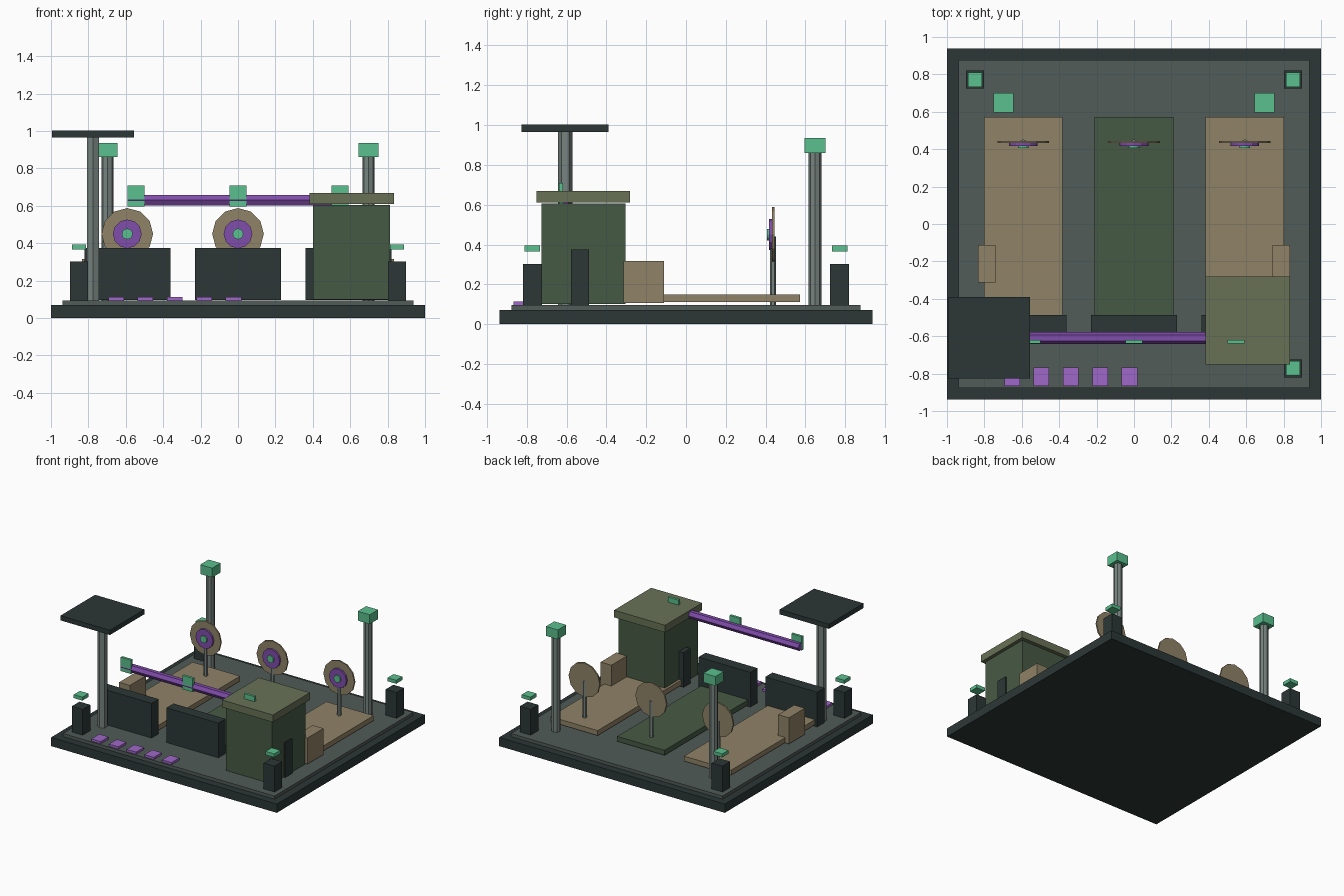
import bpy
from math import pi

if "Cube" in bpy.data.objects:
    bpy.data.objects.remove(bpy.data.objects["Cube"])


def material(name, r, g, b):
    m = bpy.data.materials.new(name)
    m.diffuse_color = [(c / 255) ** 2.2 for c in (r, g, b)] + [1]
    m.use_nodes = True
    m.node_tree.nodes["Principled BSDF"].inputs["Base Color"].default_value = m.diffuse_color
    return m


DARK = material("dark_slate", 48, 58, 57)
DECK = material("deck_grey", 82, 92, 88)
TAN = material("tan", 142, 129, 102)
GREEN = material("moss_green", 72, 90, 70)
OLIVE = material("olive", 104, 112, 86)
STEEL = material("steel", 118, 130, 126)
PURPLE = material("purple", 127, 78, 170)
LILAC = material("lilac", 158, 104, 200)
MINT = material("mint", 90, 190, 140)


def box(name, x, y, z, mat):
    """Box from (min, max) pairs on each axis."""
    bpy.ops.mesh.primitive_cube_add(size=1, location=[sum(p) / 2 for p in (x, y, z)])
    o = bpy.context.object
    o.name = name
    o.scale = [p[1] - p[0] for p in (x, y, z)]
    bpy.ops.object.transform_apply(location=False, rotation=False)
    o.data.materials.append(mat)
    return o


def span(c, w):
    return (c - w / 2, c + w / 2)


def rod(name, loc, r, length, sides, mat, rot=(0, 0, 0)):
    bpy.ops.mesh.primitive_cylinder_add(vertices=sides, radius=r, depth=length,
                                        location=loc, rotation=rot)
    o = bpy.context.object
    o.name = name
    o.data.materials.append(mat)
    return o


TOP = 0.095

# Stepped base
box("base", (-1, 1), (-0.937, 0.937), (0, 0.07), DARK)
box("deck", (-0.9375, 0.9375), (-0.877, 0.877), (0.07, TOP), DECK)

# Three lanes, each with a counter and a target on a stand
for i, x in enumerate((-0.592, 0, 0.592)):
    box(f"lane_{i}", span(x, 0.42), (-0.575, 0.572), (0.11, 0.15), TAN if i != 1 else GREEN)
    box(f"counter_{i}", span(x, 0.46), (-0.577, -0.487), (0.097, 0.375), DARK)
    rod(f"target_stand_{i}", (x, 0.437, 0.268), 0.016, 0.345, 6, STEEL)
    for name, y, r, d, mat in (("disc", 0.438, 0.138, 0.012, TAN),
                               ("ring", 0.425, 0.077, 0.016, PURPLE),
                               ("bullseye", 0.412, 0.029, 0.012, MINT)):
        rod(f"target_{name}_{i}", (x, y, 0.45), r, d, 12, mat, (pi / 2, 0, 0))

# Corner posts with floating caps
for sx in (-1, 1):
    for sy in (-1, 1):
        x, y = sx * 0.85, sy * 0.772
        box("corner_post", span(x, 0.096), span(y, 0.096), (TOP, 0.302), DARK)
        box("corner_post_cap", span(x, 0.077), span(y, 0.077), (0.366, 0.394), MINT)

    # Rear lamp poles
    x = sx * 0.698
    rod("lamp_pole", (x, 0.648, (TOP + 0.86) / 2), 0.033, 0.86 - TOP, 8, STEEL)
    box("lamp_head", span(x, 0.106), span(0.648, 0.106), (0.86, 0.935), MINT)

    # Side crates
    box("crate", span(sx * 0.787, 0.095), (-0.313, -0.111), (0.107, 0.317), TAN)

# Booth with roof slab
box("booth_body", (0.402, 0.812), (-0.727, -0.305), (0.1, 0.605), GREEN)
box("booth_roof", (0.382, 0.834), (-0.75, -0.281), (0.61, 0.668), OLIVE)

# Overhead beam with marker lights
rod("overhead_beam", (0, -0.61, 0.63), 0.032, 1.18, 6, PURPLE, (0, pi / 2, 0))
for x in (-0.546, 0, 0.546):
    box("beam_light", span(x, 0.092), (-0.639, -0.619), (0.597, 0.708), MINT)

# Canopy on a single post
rod("canopy_post", (-0.776, -0.607, (TOP + 0.967) / 2), 0.037, 0.967 - TOP, 6, STEEL)
box("canopy", (-0.995, -0.557), (-0.826, -0.389), (0.966, 1.004), DARK)

# Row of floor tiles along the front
for i in range(5):
    box(f"floor_tile_{i}", span(-0.652 + i * 0.157, 0.083), (-0.867, -0.767), (TOP, 0.113), LILAC)
